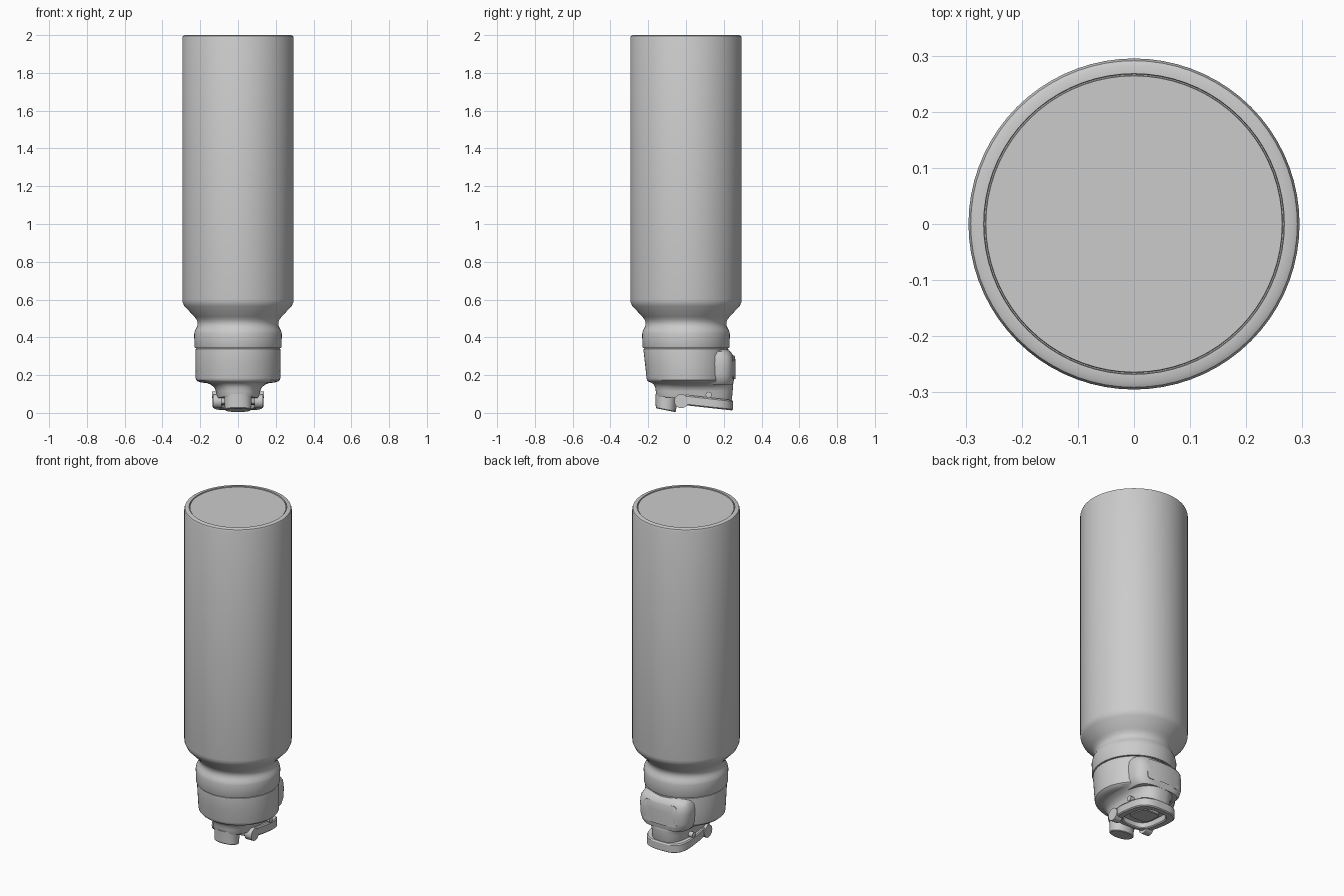
import bpy, bmesh, math
from mathutils import Vector

if "Cube" in bpy.data.objects:
    bpy.data.objects.remove(bpy.data.objects["Cube"])


def finish(name, bm, angle=32):
    bmesh.ops.remove_doubles(bm, verts=bm.verts, dist=1e-5)
    bmesh.ops.recalc_face_normals(bm, faces=bm.faces)
    me = bpy.data.meshes.new(name)
    bm.to_mesh(me)
    bm.free()
    ob = bpy.data.objects.new(name, me)
    bpy.context.collection.objects.link(ob)
    bpy.ops.object.select_all(action='DESELECT')
    ob.select_set(True)
    bpy.context.view_layer.objects.active = ob
    bpy.ops.object.shade_smooth_by_angle(angle=math.radians(angle))
    return ob


def section(z, y0, y1, hw, n=2, tilt=0, count=72):
    """Superellipse ring between y0 and y1, half width hw; tilt slopes z along y."""
    pts = []
    for i in range(count):
        a = 2 * math.pi * i / count
        c, s = math.cos(a), math.sin(a)
        x = hw * math.copysign(abs(c) ** (2 / n), c)
        y = (y0 + y1) / 2 + (y1 - y0) / 2 * math.copysign(abs(s) ** (2 / n), s)
        pts.append(Vector((x, y, z + tilt * y)))
    return pts


def loft(name, sections, ring=False):
    bm = bmesh.new()
    rows = [[bm.verts.new(p) for p in section(*s)] for s in sections]
    pairs = list(zip(rows, rows[1:]))
    if ring:
        pairs.append((rows[-1], rows[0]))
    for a, b in pairs:
        for i in range(len(a)):
            j = (i + 1) % len(a)
            bm.faces.new((a[i], a[j], b[j], b[i]))
    if not ring:
        bm.faces.new(rows[0])
        bm.faces.new(rows[-1])
    return finish(name, bm)


def round_section(z, r):
    return (z, -r, r, r)


def side_disc(name, x, y, z, r, depth):
    bm = bmesh.new()
    bmesh.ops.create_cone(bm, cap_ends=True, segments=32, radius1=r, radius2=r, depth=depth)
    for v in bm.verts:
        v.co = Vector((x + v.co.z, y + v.co.x, z + v.co.y))
    return finish(name, bm)


# Bottle body with grooved base, shoulder and neck collar
loft("bottle_body", [round_section(z, r) for z, r in [
    (1.996, .262), (1.996, .264), (1.99, .265), (1.99, .267), (2.0, .268),
    (2.0, .283), (1.996, .291), (1.985, .295), (.60, .295), (.585, .293), (.565, .284),
    (.51, .231), (.495, .220), (.48, .214), (.465, .214), (.45, .220), (.436, .228),
    (.42, .232), (.35, .231), (.343, .228), (.343, .20)]])

# Lid shell, tapering towards the front of the spout
loft("lid_shell", [
    (.345, -.215, .215, .215), (.338, -.224, .224, .224), (.33, -.225, .225, .225),
    (.26, -.217, .225, .225), (.185, -.209, .224, .224), (.175, -.207, .222, .222),
    (.166, -.200, .214, .212), (.16, -.185, .205, .19), (.158, -.17, .19, .16)])

# Housing bulge at the back
loft("back_housing", [
    (.338, .02, .215, .13, 3), (.325, .02, .236, .152, 3.5), (.30, .02, .252, .165, 3.5),
    (.26, .02, .258, .167, 3.5), (.20, .02, .257, .165, 3.5), (.165, .02, .252, .155, 3.5),
    (.15, .02, .249, .14, 3.5)])

# Spout base, flared into the lid
loft("spout_base", [
    (.168, -.20, .24, .205, 2), (.159, -.182, .246, .168, 2.2), (.15, -.170, .249, .144, 2.4),
    (.135, -.163, .249, .126, 2.5), (.115, -.160, .247, .117, 2.6), (.085, -.158, .243, .116, 2.6, -.05),
    (.075, -.155, .238, .112, 2.6, -.07)])

# Drinking spout with slanted mouth
loft("spout", [
    (.10, -.162, -.045, .072, 2.2), (.015, -.160, -.052, .070, 2.2, -.10),
    (-.003, -.160, -.054, .070, 2.2, -.20), (-.007, -.156, -.058, .066, 2.2, -.20)])

# Carry loop, a tilted ring under the spout base
T = -.11
loft("carry_loop", [
    (.040, -.052, .242, .128, 3.2, T), (.046, -.058, .249, .134, 3.2, T),
    (.088, -.058, .249, .134, 3.2, T), (.095, -.052, .244, .129, 3.2, T),
    (.095, -.030, .205, .092, 3.2, T), (.046, -.030, .205, .092, 3.2, T),
    (.040, -.034, .210, .097, 3.2, T)], ring=True)

# Latch plate inside the loop
loft("latch_plate", [(.085, .02, .16, .065, 4, T), (.062, .02, .16, .065, 4, T),
                     (.058, .025, .155, .06, 4, T)])

# Pivot ends and small side pins
for side, s in (("right", 1), ("left", -1)):
    side_disc(side + "_loop_pivot", s * .110, -.025, .062, .037, .045)
    side_disc(side + "_side_pin", s * .122, .12, .096, .016, .03)

# Release button, a rounded plate following the housing
bm = bmesh.new()
outline = []
for cx, cz, a0 in ((.09, .285, 0), (-.09, .285, 90), (-.09, .20, 180), (.09, .20, 270)):
    for k in range(6):
        a = math.radians(a0 + k * 18)
        outline.append((cx + .02 * math.cos(a), cz + .02 * math.sin(a)))


def back_y(x, z):
    top = max(0, z - .27)
    return .262 - 4.5 * top * top - 1.1 * x * x


front = [bm.verts.new((x, back_y(x, z), z)) for x, z in outline]
inner = [bm.verts.new((x, .2, z)) for x, z in outline]
for i in range(len(front)):
    j = (i + 1) % len(front)
    bm.faces.new((front[i], front[j], inner[j], inner[i]))
# Columns across the plate keep its curve
n = len(front)
columns = 12
rows = [[bm.verts.new((x, back_y(x, z), z))
         for x in [-.09 + .18 * c / columns for c in range(columns + 1)]]
        for z in (.18, .22, .26, .285, .305)]
for a, b in zip(rows, rows[1:]):
    for c in range(columns):
        bm.faces.new((a[c], a[c + 1], b[c + 1], b[c]))
bm.faces.new(front[0:6] + front[18:24])
bm.faces.new(front[6:18])
finish("release_button", bm)
